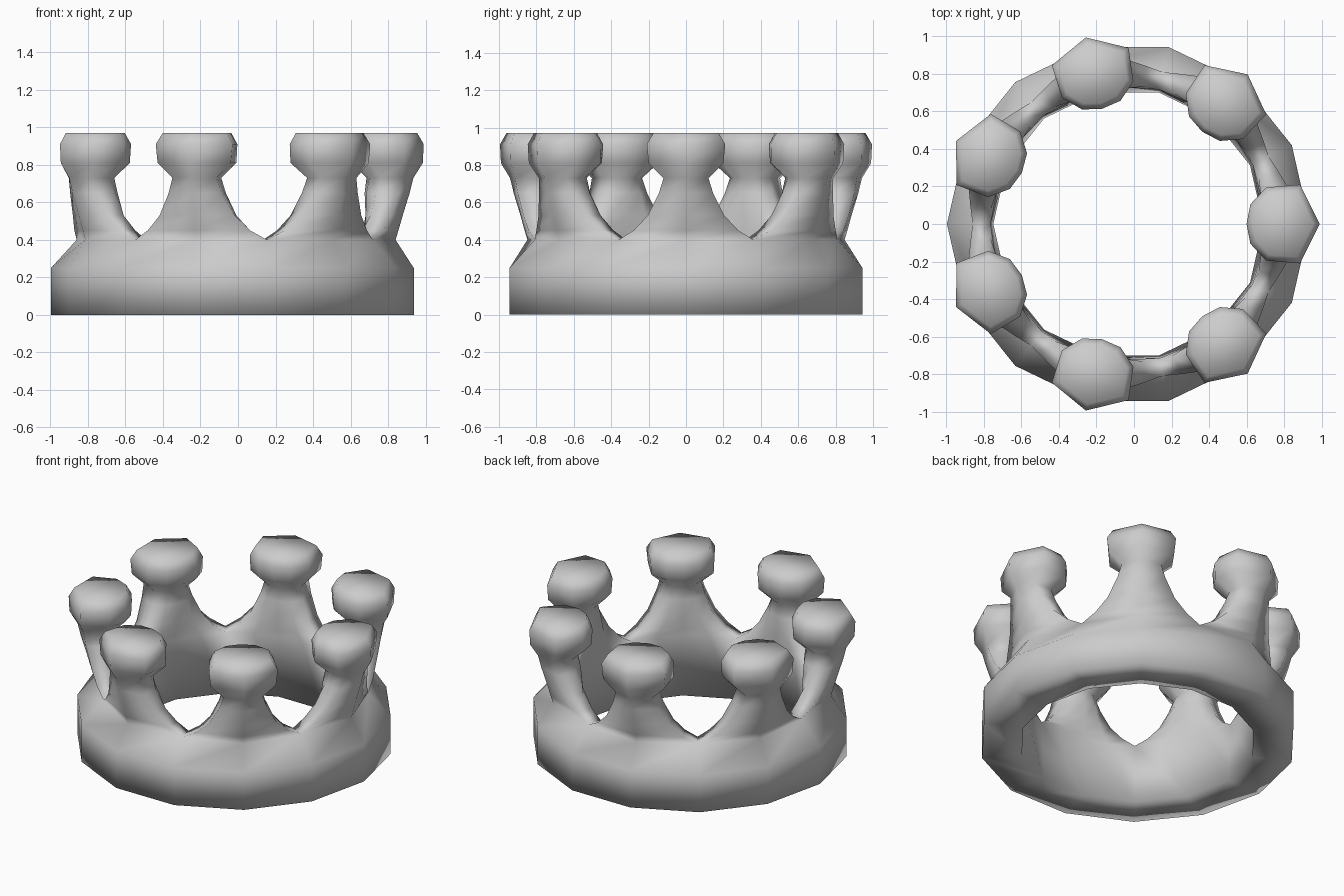
import bpy, bmesh, math
from mathutils import Vector, Matrix

if "Cube" in bpy.data.objects:
    bpy.data.objects.remove(bpy.data.objects["Cube"])

N = 7                       # spikes around the ring
CX = -0.03                  # ring centre offset
HALF = math.pi / N
bm = bmesh.new()


def polar(r, a, z):
    return (r * math.cos(a), r * math.sin(a), z)


def add_loop(half, rot):
    """Mirror half a cross-section (outer centre -> inner centre) into a closed loop."""
    pts = list(half) + [(x, -y, z) for x, y, z in reversed(half[1:-1])]
    return [bm.verts.new(rot @ Vector(p)) for p in pts]


def level(z, oc, vo, vi, inner, ic):
    return [(oc, 0, z), (*vo, z), (*vi, z), (*inner, z), (ic, 0, z)]


# spike and knob cross-sections, from the valley line up
sections = [
    [(0.87, 0, 0.40), polar(0.83, HALF, 0.40), polar(0.735, HALF, 0.40),
     (0.71, 0.16, 0.40), (0.72, 0, 0.40)],
    level(0.45, 0.885, (0.80, 0.28), (0.695, 0.25), (0.71, 0.13), 0.715),
    level(0.53, 0.908, (0.845, 0.205), (0.735, 0.19), (0.71, 0.10), 0.71),
    level(0.65, 0.945, (0.89, 0.145), (0.77, 0.14), (0.715, 0.075), 0.705),
    level(0.73, 0.965, (0.91, 0.12), (0.79, 0.12), (0.73, 0.065), 0.715),
    level(0.81, 1.015, (0.915, 0.20), (0.735, 0.19), (0.655, 0.10), 0.635),
    level(0.91, 1.02, (0.915, 0.21), (0.735, 0.195), (0.65, 0.105), 0.63),
    level(0.97, 0.985, (0.90, 0.175), (0.75, 0.165), (0.68, 0.09), 0.66),
]

for i in range(N):
    rot = Matrix.Rotation(i * 2 * HALF, 3, 'Z')
    loops = [add_loop(s, rot) for s in sections]

    # spike walls and knob
    for a, b in zip(loops, loops[1:]):
        n = len(a)
        for k in range(n):
            j = (k + 1) % n
            bm.faces.new((a[k], a[j], b[j], b[k]))
    bm.faces.new(loops[-1])

    # base band under this spike
    def row(r, z):
        return [bm.verts.new(rot @ Vector(polar(r, s * HALF, z))) for s in (-1, 0, 1)]
    shoulder, foot, hole = row(0.967, 0.25), row(0.967, 0), row(0.72, 0)
    oc, vo, vi, inn, ic, inn2, vi2, vo2 = loops[0]
    crest = [vo2, oc, vo]
    for lo, hi in ((shoulder, crest), (foot, shoulder), (hole, foot)):
        for k in (0, 1):
            bm.faces.new((lo[k], lo[k + 1], hi[k + 1], hi[k]))
    bm.faces.new((hole[2], hole[1], ic, inn, vi))
    bm.faces.new((hole[1], hole[0], vi2, inn2, ic))

bmesh.ops.remove_doubles(bm, verts=bm.verts, dist=0.001)
bmesh.ops.recalc_face_normals(bm, faces=bm.faces)
bmesh.ops.translate(bm, verts=bm.verts, vec=(CX, 0, 0))
for f in bm.faces:
    f.smooth = True

mesh = bpy.data.meshes.new("crown")
bm.to_mesh(mesh)
bm.free()
crown = bpy.data.objects.new("crown", mesh)
bpy.context.collection.objects.link(crown)
